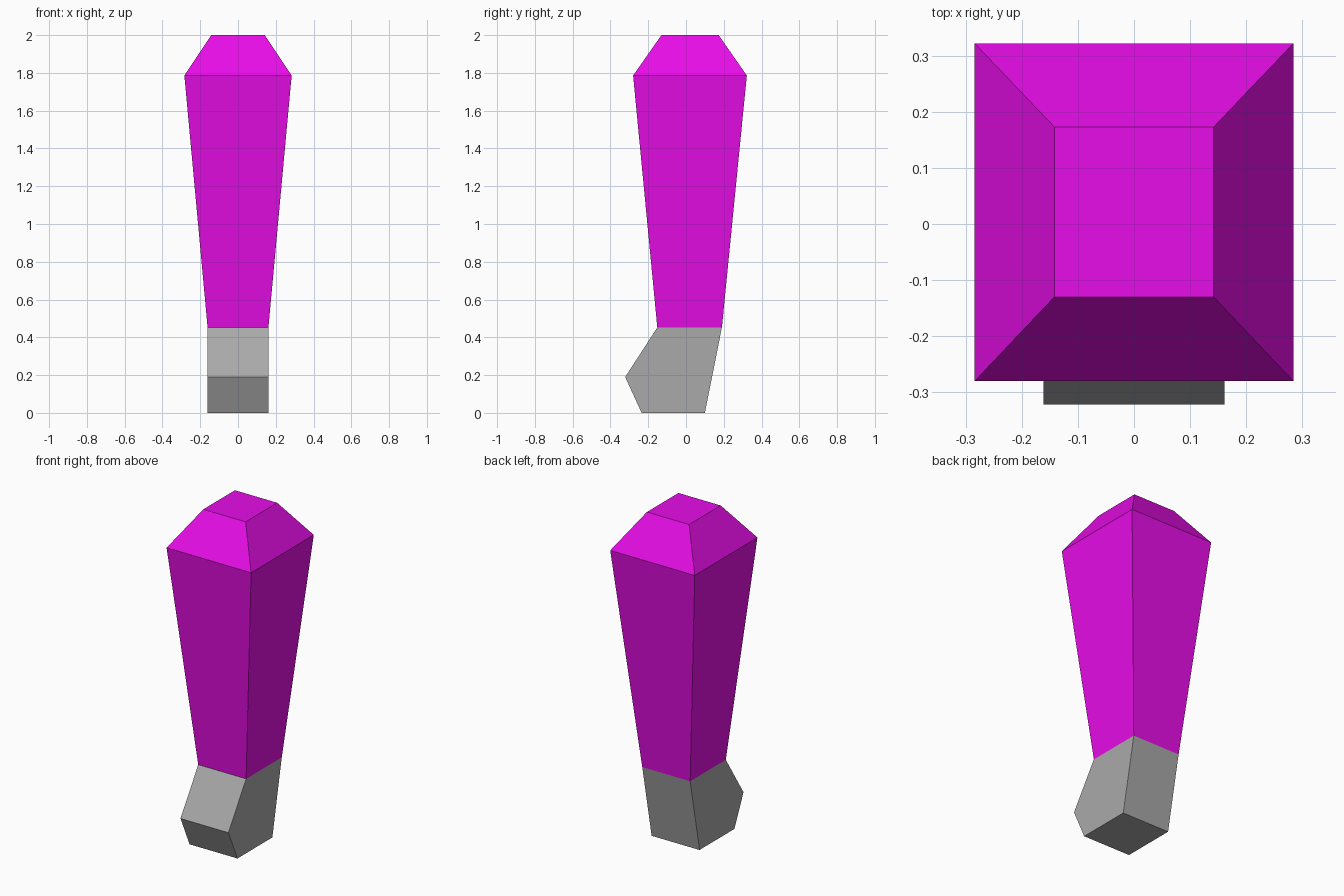
import bpy
import bmesh

cube = bpy.data.objects.get("Cube")
if cube:
    bpy.data.objects.remove(cube, do_unlink=True)


def make_material(name, color):
    mat = bpy.data.materials.new(name)
    mat.use_nodes = True
    mat.diffuse_color = color
    mat.node_tree.nodes["Principled BSDF"].inputs["Base Color"].default_value = color
    return mat


def loft(name, rings, mat, cap_bottom=False, cap_top=False):
    """Join rectangular rings (half width, front y, back y, front z, back z)."""
    bm = bmesh.new()
    loops = []
    for w, yf, yb, zf, zb in rings:
        corners = [(-w, yf, zf), (w, yf, zf), (w, yb, zb), (-w, yb, zb)]
        loops.append([bm.verts.new(c) for c in corners])
    for low, high in zip(loops, loops[1:]):
        for i in range(4):
            j = (i + 1) % 4
            bm.faces.new((low[i], low[j], high[j], high[i]))
    if cap_bottom:
        bm.faces.new(loops[0][::-1])
    if cap_top:
        bm.faces.new(loops[-1])
    mesh = bpy.data.meshes.new(name)
    bm.to_mesh(mesh)
    bm.free()
    mesh.materials.append(mat)
    obj = bpy.data.objects.new(name, mesh)
    bpy.context.collection.objects.link(obj)
    return obj


magenta = make_material("magenta", (0.8, 0.004, 0.8, 1))
grey = make_material("grey", (0.4, 0.4, 0.4, 1))

JOIN = 0.452      # height where the base meets the shaft
KNEE = 0.19       # height of the forward bulge
back_at_knee = 0.1 + 0.09 * KNEE / JOIN

# Bent base with a forward bulge
loft("base", [
    (0.161, -0.235, 0.1, 0, 0),
    (0.161, -0.322, back_at_knee, KNEE, KNEE),
    (0.161, -0.152, 0.19, JOIN, JOIN),
], grey, cap_bottom=True)

# Flared shaft with a bevelled top
loft("shaft", [
    (0.161, -0.152, 0.19, JOIN, JOIN),
    (0.284, -0.28, 0.322, 1.786, 1.786),
    (0.142, -0.13, 0.173, 2, 2),
], magenta, cap_top=True)
